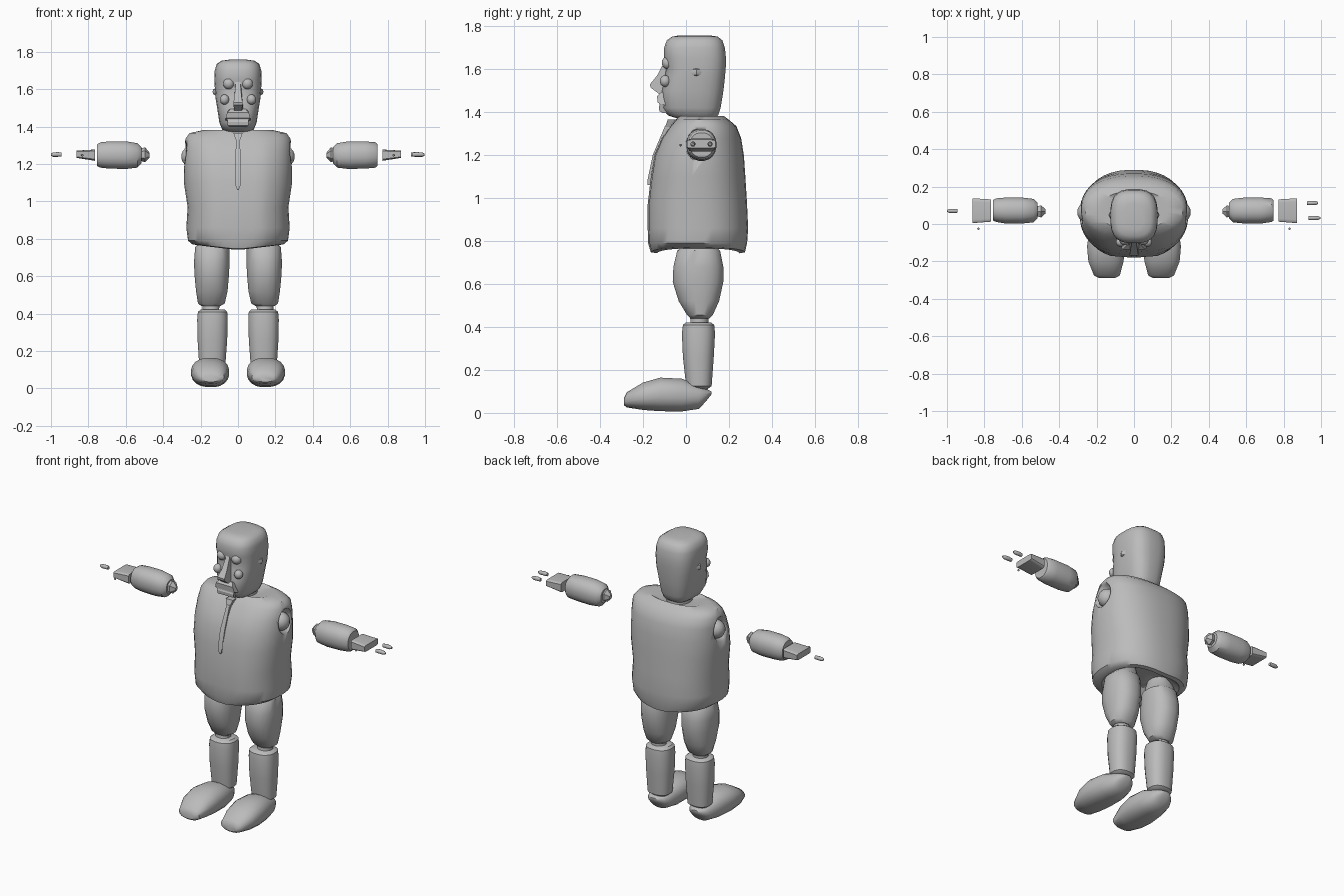
import bpy, bmesh, math
from mathutils import Vector

grey = bpy.data.materials.new("plain grey")
grey.diffuse_color = (0.5, 0.5, 0.5, 1)


def finish(name, bm, angle=40):
    bmesh.ops.recalc_face_normals(bm, faces=bm.faces)
    me = bpy.data.meshes.new(name)
    bm.to_mesh(me)
    bm.free()
    me.materials.append(grey)
    ob = bpy.data.objects.new(name, me)
    bpy.context.collection.objects.link(ob)
    bpy.context.view_layer.objects.active = ob
    ob.select_set(True)
    bpy.ops.object.shade_smooth_by_angle(angle=math.radians(angle))
    ob.select_set(False)
    return ob


def loft(name, rings, axis="z", power=2.0, n=20, mirror=1, shape=None):
    """Rings are (position, min a, max a, min b, max b) across the axis."""
    bm = bmesh.new()
    loops = []
    for p, a0, a1, b0, b1 in rings:
        loop = []
        for i in range(n):
            t = 2 * math.pi * (i + 0.5) / n
            c, s = math.cos(t), math.sin(t)
            a = (a0 + a1) / 2 + (a1 - a0) / 2 * math.copysign(abs(c) ** (2 / power), c)
            b = (b0 + b1) / 2 + (b1 - b0) / 2 * math.copysign(abs(s) ** (2 / power), s)
            v = {"z": (a, b, p), "y": (a, p, b), "x": (p, a, b)}[axis]
            v = shape(Vector(v)) if shape else Vector(v)
            loop.append(bm.verts.new((v.x * mirror, v.y, v.z)))
        loops.append(loop)
    for lo, hi in zip(loops, loops[1:]):
        for i in range(n):
            j = (i + 1) % n
            bm.faces.new((lo[i], lo[j], hi[j], hi[i]))
    bm.faces.new(loops[0])
    bm.faces.new(loops[-1])
    return finish(name, bm)


def ball(name, centre, size, u=14, v=9):
    bm = bmesh.new()
    bmesh.ops.create_uvsphere(bm, u_segments=u, v_segments=v, radius=1)
    for w in bm.verts:
        w.co = Vector([c + s * k for c, s, k in zip(centre, size, w.co)])
    return finish(name, bm)


def prism(name, outline, half):
    """Extrudes a (y, z) outline sideways; half gives the half width per point."""
    bm = bmesh.new()
    sides = [[bm.verts.new((s * h, y, z)) for (y, z), h in zip(outline, half)] for s in (-1, 1)]
    n = len(outline)
    for i in range(n):
        j = (i + 1) % n
        bm.faces.new((sides[0][i], sides[0][j], sides[1][j], sides[1][i]))
    bm.faces.new(sides[0])
    bm.faces.new(sides[1])
    return finish(name, bm, 30)


# Jacket body, hollow underneath, with a shallow step for the front opening
def placket(v):
    if v.y < 0 and abs(v.x) < 0.085 and 0.76 < v.z < 1.34:
        v.y += 0.008
    if v.z < 0.79:
        v.z += 0.12 * abs(v.x) * (0.79 - v.z) / 0.05
    return v


jacket = loft("jacket", [
    (0.83, -0.14, 0.14, -0.06, 0.18),
    (0.74, -0.22, 0.22, -0.135, 0.25),
    (0.745, -0.245, 0.245, -0.165, 0.275),
    (0.79, -0.268, 0.268, -0.185, 0.285),
    (0.86, -0.277, 0.277, -0.187, 0.29),
    (0.97, -0.270, 0.270, -0.187, 0.285),
    (1.10, -0.29, 0.29, -0.172, 0.277),
    (1.20, -0.290, 0.290, -0.155, 0.27),
    (1.28, -0.287, 0.287, -0.12, 0.257),
    (1.335, -0.282, 0.282, -0.08, 0.235),
    (1.365, -0.26, 0.26, -0.05, 0.20),
    (1.383, -0.18, 0.18, -0.03, 0.175),
    (1.36, -0.09, 0.09, -0.02, 0.15),
], power=2.35, n=40, shape=placket)

# Shoulder sockets with a ball in each
for s, side in ((-1, "left"), (1, "right")):
    cutter = ball("socket_cutter_" + side, (s * 0.315, 0.063, 1.25), (0.075, 0.075, 0.085))
    cutter.hide_render = True
    cutter.hide_viewport = True
    cut = jacket.modifiers.new("socket", "BOOLEAN")
    cut.operation = "DIFFERENCE"
    cut.solver = "EXACT"
    cut.object = cutter
    ball("shoulder_ball_" + side, (s * 0.25, 0.063, 1.24), (0.055, 0.055, 0.055))

# Tie: knot and hanging blade
prism("tie_knot", [(-0.085, 1.365), (-0.098, 1.33), (-0.06, 1.33), (-0.04, 1.365)],
      [0.024, 0.012, 0.012, 0.024])
prism("tie_blade", [(-0.098, 1.335), (-0.155, 1.20), (-0.178, 1.09), (-0.18, 1.06),
                    (-0.15, 1.06), (-0.145, 1.09), (-0.12, 1.20), (-0.06, 1.335)],
      [0.010, 0.015, 0.015, 0.003, 0.003, 0.015, 0.015, 0.010])

# Neck and head
loft("neck", [(1.33, -0.075, 0.075, -0.01, 0.14), (1.42, -0.07, 0.07, -0.01, 0.14)])
loft("head", [
    (1.368, -0.06, 0.06, -0.03, 0.13),
    (1.385, -0.085, 0.085, -0.085, 0.15),
    (1.42, -0.10, 0.10, -0.112, 0.162),
    (1.50, -0.112, 0.112, -0.112, 0.175),
    (1.56, -0.122, 0.122, -0.10, 0.182),
    (1.61, -0.125, 0.125, -0.092, 0.186),
    (1.65, -0.127, 0.127, -0.103, 0.187),
    (1.70, -0.125, 0.125, -0.103, 0.182),
    (1.735, -0.115, 0.115, -0.09, 0.170),
    (1.752, -0.09, 0.09, -0.065, 0.148),
    (1.758, -0.05, 0.05, -0.03, 0.11),
], power=2.9, n=24)

# Face: nose, moustache, mouth, eyes, cheeks, ears
prism("nose", [(-0.098, 1.64), (-0.135, 1.57), (-0.168, 1.53), (-0.165, 1.515),
               (-0.125, 1.485), (-0.08, 1.49), (-0.08, 1.64)],
      [0.012, 0.018, 0.024, 0.024, 0.02, 0.03, 0.015])
prism("moustache", [(-0.115, 1.495), (-0.135, 1.475), (-0.132, 1.445), (-0.09, 1.43), (-0.09, 1.495)],
      [0.04, 0.058, 0.066, 0.068, 0.045])
prism("upper_lip", [(-0.126, 1.45), (-0.126, 1.435), (-0.09, 1.435), (-0.09, 1.45)], [0.06] * 4)
prism("mouth", [(-0.12, 1.437), (-0.126, 1.425), (-0.124, 1.405), (-0.11, 1.397), (-0.08, 1.397), (-0.08, 1.437)],
      [0.055, 0.056, 0.055, 0.045, 0.05, 0.055])
for s, side in ((-1, "left"), (1, "right")):
    ball("eye_" + side, (s * 0.05, -0.085, 1.63), (0.03, 0.028, 0.03))
    ball("cheek_" + side, (s * 0.072, -0.097, 1.545), (0.025, 0.025, 0.027))
    ball("ear_" + side, (s * 0.122, 0.048, 1.587), (0.014, 0.027, 0.018), 4, 4)

# Limbs
for s, side in ((-1, "left"), (1, "right")):
    # Leg
    loft("thigh_" + side, [
        (0.44, 0.095, 0.195, 0.02, 0.11), (0.455, 0.07, 0.215, 0.005, 0.125),
        (0.52, 0.055, 0.225, -0.035, 0.155), (0.61, 0.047, 0.234, -0.063, 0.175),
        (0.68, 0.044, 0.236, -0.06, 0.175), (0.755, 0.043, 0.23, -0.042, 0.16),
        (0.765, 0.055, 0.22, -0.03, 0.15), (0.84, 0.07, 0.2, 0.0, 0.13),
    ], power=2.3, mirror=s)
    loft("knee_" + side, [(0.39, 0.08, 0.195, 0.005, 0.11), (0.425, 0.10, 0.19, 0.02, 0.105),
                          (0.46, 0.09, 0.195, 0.015, 0.11)], n=12, mirror=s)
    loft("shin_" + side, [
        (0.11, 0.085, 0.19, 0.02, 0.10), (0.125, 0.067, 0.208, 0.0, 0.12),
        (0.26, 0.057, 0.217, -0.015, 0.13), (0.37, 0.054, 0.219, -0.02, 0.136),
        (0.41, 0.057, 0.215, -0.015, 0.132), (0.422, 0.07, 0.20, 0.0, 0.115),
    ], power=2.4, mirror=s)
    loft("shoe_" + side, [
        (-0.288, 0.10, 0.19, 0.035, 0.07), (-0.275, 0.075, 0.215, 0.025, 0.097),
        (-0.20, 0.055, 0.245, 0.013, 0.142), (-0.12, 0.046, 0.252, 0.007, 0.165),
        (-0.02, 0.05, 0.238, 0.006, 0.16), (0.06, 0.07, 0.215, 0.018, 0.132),
        (0.09, 0.085, 0.20, 0.05, 0.115), (0.118, 0.12, 0.165, 0.085, 0.1),
    ], axis="y", power=2.3, mirror=s)

    # Forearm, elbow joint and hand
    d = 0 if s > 0 else 0.008
    loft("forearm_" + side, [
        (0.508 + d, 0.03, 0.115, 1.205, 1.29), (0.53 + d, 0.008, 0.135, 1.18, 1.312),
        (0.59 + d, 0.002, 0.142, 1.173, 1.322), (0.68 + d, 0.002, 0.142, 1.175, 1.322),
        (0.735, 0.01, 0.138, 1.18, 1.317), (0.747 + d, 0.018, 0.128, 1.19, 1.305),
    ], axis="x", power=2.2, mirror=s)
    loft("elbow_" + side, [(0.472, 0.055, 0.08, 1.235, 1.26), (0.497, 0.03, 0.105, 1.21, 1.29),
                           (0.53, 0.04, 0.095, 1.22, 1.28)], axis="x", n=6, mirror=s)
    loft("hand_" + side, [(0.772 - d, 0.012, 0.132, 1.217, 1.278),
                          (0.872 - d, 0.004, 0.138, 1.233, 1.272)],
         axis="x", power=8, n=12, mirror=s)
    ball("thumb_" + side, (s * 0.832, -0.025, 1.247), (0.007, 0.006, 0.006), 8, 6)

# Fingers: two on one hand, one on the other
for name, s, x0, x1, y in (("finger_right_back", 1, 0.925, 0.985, 0.112),
                           ("finger_right_front", 1, 0.933, 0.997, 0.032),
                           ("finger_left", -1, 0.943, 1.0, 0.07)):
    loft(name, [(x0, y - 0.01, y + 0.01, 1.24, 1.261), (x0 + 0.02, y - 0.012, y + 0.012, 1.239, 1.264),
                (x1 - 0.012, y - 0.011, y + 0.011, 1.239, 1.262), (x1, y - 0.005, y + 0.005, 1.245, 1.256)],
         axis="x", n=10, mirror=s)
